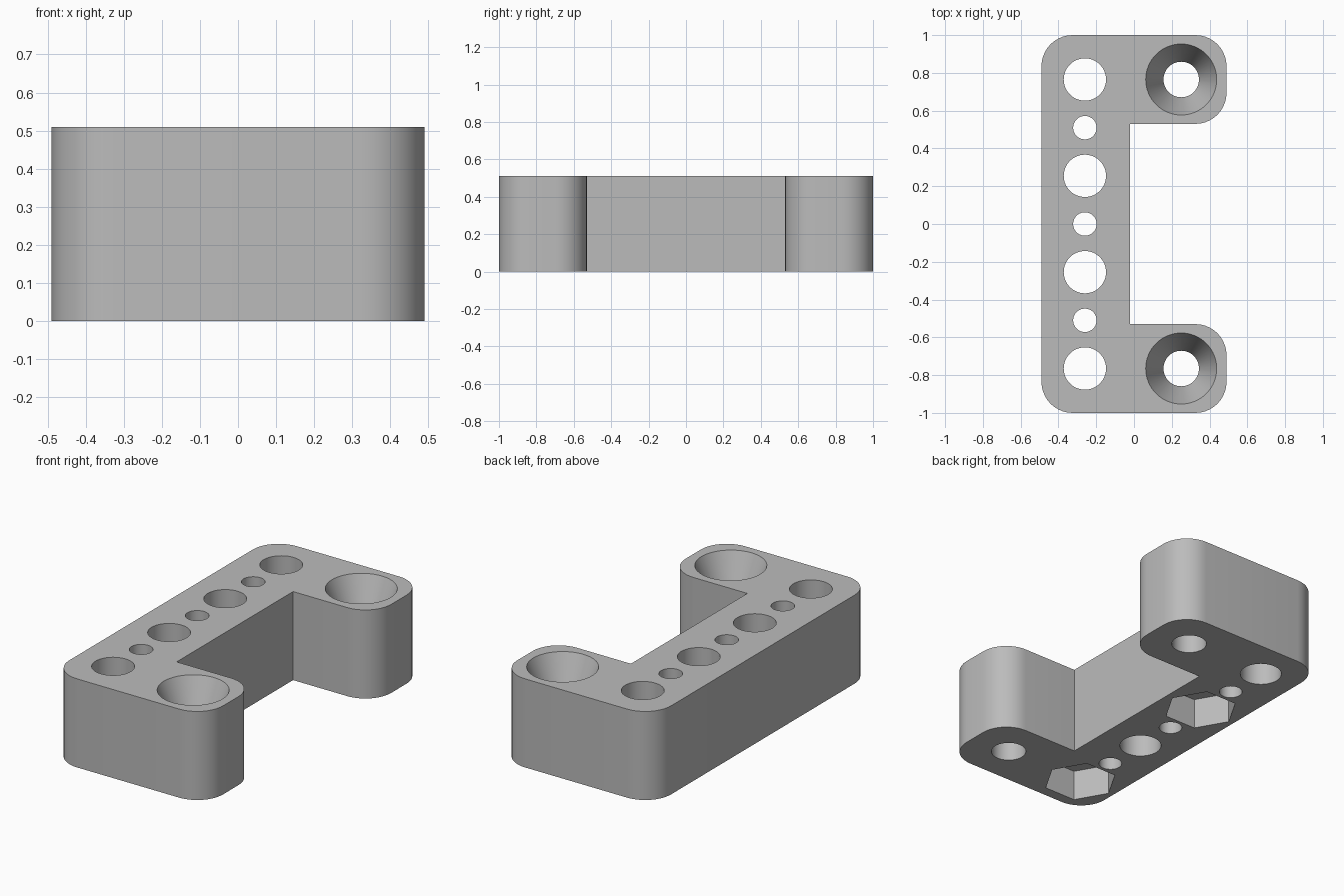
import bpy
import bmesh
from math import cos, sin, pi, radians

if "Cube" in bpy.data.objects:
    bpy.data.objects.remove(bpy.data.objects["Cube"], do_unlink=True)

HEIGHT = 0.51
HALF_X, HALF_Y = 0.49, 1.0
INNER_X, INNER_Y = -0.02, 0.53    # notch between the two arms
CORNER = 0.165
HOLE_X, SCREW_X = -0.26, 0.25
PITCH = 0.255                     # spacing of the row of holes

grey = bpy.data.materials.new("plain grey")
grey.use_nodes = True
grey.diffuse_color = (0.5, 0.5, 0.5, 1)
grey.node_tree.nodes["Principled BSDF"].inputs["Base Color"].default_value = (0.5, 0.5, 0.5, 1)


def make_object(name, bm):
    bmesh.ops.recalc_face_normals(bm, faces=bm.faces)
    mesh = bpy.data.meshes.new(name)
    bm.to_mesh(mesh)
    bm.free()
    mesh.materials.append(grey)
    obj = bpy.data.objects.new(name, mesh)
    bpy.context.collection.objects.link(obj)
    return obj


def round_corner(cx, cy, start, steps=10):
    """Quarter arc, counter-clockwise from the start angle."""
    return [(cx + CORNER * cos(start + i * pi / 2 / steps),
             cy + CORNER * sin(start + i * pi / 2 / steps)) for i in range(steps + 1)]


def turned(name, x, y, profile, sides=64):
    """Closed solid made of stacked rings given as (radius, z)."""
    bm = bmesh.new()
    rings = [[bm.verts.new((x + r * cos(2 * pi * i / sides), y + r * sin(2 * pi * i / sides), z))
              for i in range(sides)] for r, z in profile]
    for low, high in zip(rings, rings[1:]):
        for i in range(sides):
            j = (i + 1) % sides
            bm.faces.new((low[i], low[j], high[j], high[i]))
    bm.faces.new(rings[0])
    bm.faces.new(rings[-1])
    return make_object(name, bm)


# Bracket body: rounded C outline pulled up to full height
ox, oy = HALF_X - CORNER, HALF_Y - CORNER
outline = (round_corner(-ox, -oy, pi) + round_corner(ox, -oy, 1.5 * pi)
           + round_corner(ox, -INNER_Y - CORNER, 0)
           + [(INNER_X, -INNER_Y), (INNER_X, INNER_Y)]
           + round_corner(ox, INNER_Y + CORNER, 1.5 * pi)
           + round_corner(ox, oy, 0) + round_corner(-ox, oy, pi / 2))
bm = bmesh.new()
base = bm.faces.new([bm.verts.new((x, y, 0)) for x, y in outline])
top = bmesh.ops.extrude_face_region(bm, geom=[base])["geom"]
bmesh.ops.translate(bm, vec=(0, 0, HEIGHT), verts=[v for v in top if isinstance(v, bmesh.types.BMVert)])
body = make_object("bracket_body", bm)

cutters = []

# Row of alternating large and small through holes
for i in range(-3, 4):
    radius = 0.112 if i % 2 else 0.062
    cutters.append(turned("hole_cutter", HOLE_X, i * PITCH, [(radius, -0.1), (radius, HEIGHT + 0.1)]))

# Hexagonal nut pockets in the underside
for i in (-3, 1):
    cutters.append(turned("nut_pocket_cutter", HOLE_X, i * PITCH, [(0.2, -0.1), (0.2, 0.178)], sides=6))

# Countersunk screw holes in the arms
bore, head, depth = 0.094, 0.188, 0.23
slope = (head - bore) / depth
for side in (-1, 1):
    cutters.append(turned("countersink_cutter", SCREW_X, side * 3 * PITCH,
                          [(bore, -0.1), (bore, HEIGHT - depth),
                           (head + slope * 0.1, HEIGHT + 0.1)]))

# Cut everything out of the body
bpy.ops.object.select_all(action="DESELECT")
body.select_set(True)
bpy.context.view_layer.objects.active = body
for cutter in cutters:
    cutter.hide_render = True
    mod = body.modifiers.new("cut", "BOOLEAN")
    mod.operation = "DIFFERENCE"
    mod.solver = "EXACT"
    mod.object = cutter
    bpy.ops.object.modifier_apply(modifier=mod.name)
for cutter in cutters:
    bpy.data.objects.remove(cutter, do_unlink=True)

bpy.ops.object.shade_smooth_by_angle(angle=radians(20))
